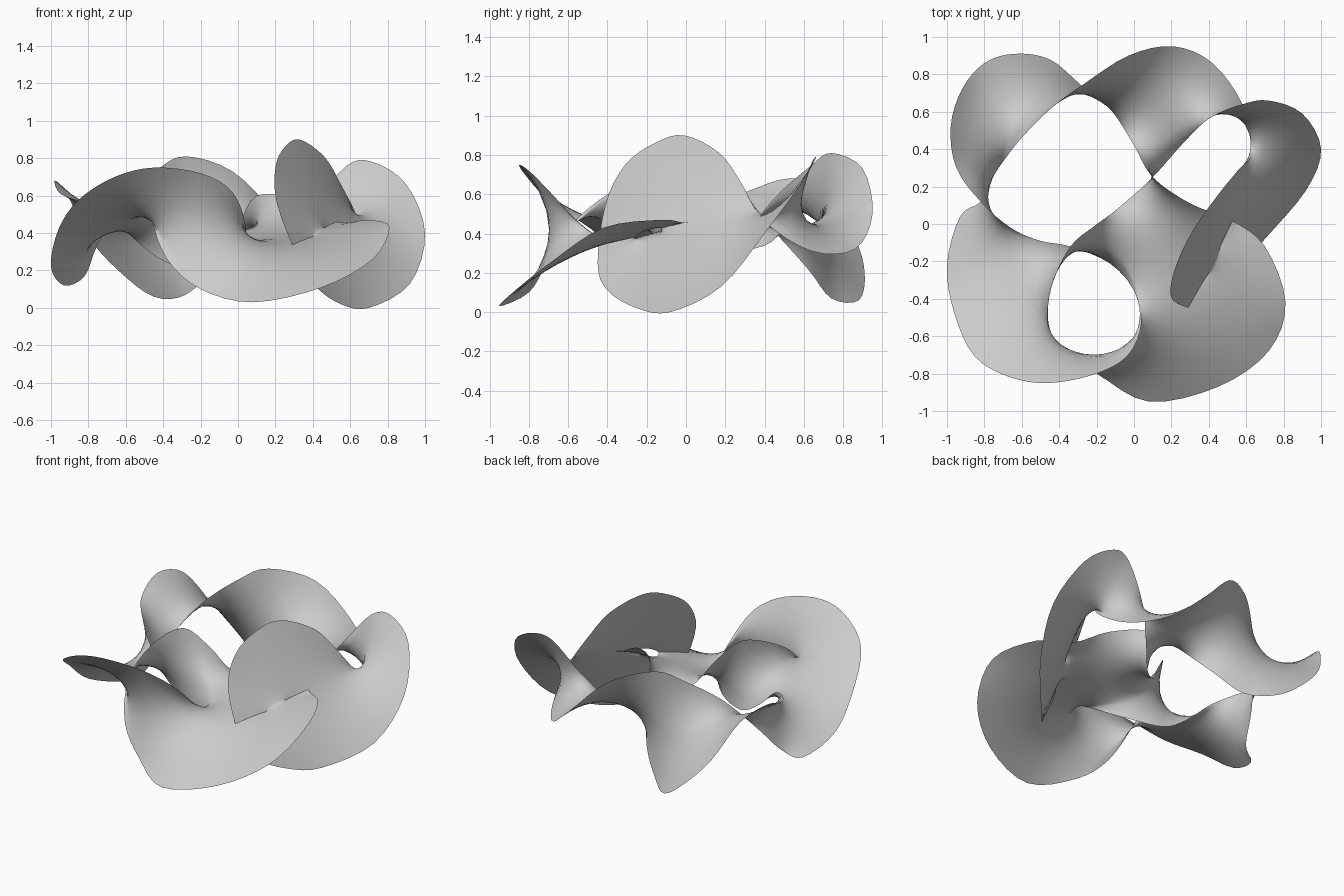
import bpy, bmesh
from mathutils import Vector

cube = bpy.data.objects.get("Cube")
if cube:
    bpy.data.objects.remove(cube, do_unlink=True)

SAMPLES = 4   # curve samples per control span
RINGS = 11    # rings from rim to middle of each lobe
TIE = 6       # segments across each twisted neck
SEAM = 12     # segments along the seam joining two lobes

# Necks where two strands of the rim cross: x, y, upper z, lower z
necks = {
    "back": (-.28, .74, .81, .07),
    "left": (-.82, .12, .56, .17),
    "centre": (.10, .25, .60, .32),
    "inner": (-.34, -.12, .71, .23),
    "front": (-.20, -.80, .72, .10),
    "right": (.58, .64, .76, .31),
}

# Rim strands in order: starting neck, upper or lower, points on the way
left_outer = ("left", 0, [(-.93, .04, .12), (-1, -.22, .22), (-.96, -.48, .42), (-.85, -.71, .58),
                          (-.66, -.82, .70), (-.45, -.85, .75)])
front_gap_right = ("front", 1, [(-.03, -.70, .62), (.04, -.53, .44), (.01, -.36, .33), (-.13, -.21, .25)])
left_gap = ("inner", 0, [(-.50, -.09, .32), (-.66, -.02, .47)])
back_left_outer = ("left", 1, [(-.95, .30, .61), (-.98, .52, .68), (-.92, .72, .62), (-.80, .86, .38),
                               (-.64, .91, .20), (-.45, .88, .06)])
back_gap = ("back", 0, [(-.13, .62, .22), (0, .42, .44)])
front_outer = ("centre", 1, [(.30, .11, .58), (.52, .02, .46), (.70, -.12, .47), (.81, -.42, .43),
                             (.72, -.68, .26), (.45, -.87, .11), (.08, -.95, .03)])
front_gap_left = ("front", 0, [(-.38, -.70, .26), (-.46, -.55, .48), (-.44, -.33, .64)])
centre_edge = ("inner", 1, [(-.21, -.01, .57), (-.09, .08, .40)])
right_gap = ("centre", 0, [(.27, .44, .36), (.41, .57, .55)])
right_outer = ("right", 1, [(.72, .66, .78), (.90, .59, .66), (1, .40, .40), (.92, .18, .13), (.70, -.08, 0),
                            (.55, -.25, .02), (.42, -.40, .11), (.33, -.45, .25), (.21, -.41, .55),
                            (.20, -.31, .75), (.25, -.16, .86), (.33, -.01, .90), (.46, .17, .81),
                            (.55, .28, .66), (.64, .40, .46)])
back_outer = ("right", 0, [(.42, .86, .32), (.21, .95, .50), (-.03, .90, .73)])
back_left_gap = ("back", 1, [(-.43, .63, .74), (-.61, .45, .58), (-.75, .26, .34)])
strands = [left_outer, front_gap_right, left_gap, back_left_outer, back_gap, front_outer,
           front_gap_left, centre_edge, right_gap, right_outer, back_outer, back_left_gap]

# Each lobe lists the strands that bound it, in order
lobes = [[3, 11], [0, 6, 2], [5, 1, 7], [9], [4, 8, 10]]
FRONT, RIGHT = 5, 9          # strands touched by the seam
FRONT_AT, RIGHT_AT = 2 * SAMPLES, 8 * SAMPLES

verts, fixed_verts = [], set()


def add(co, fixed=False):
    verts.append(Vector(co))
    if fixed:
        fixed_verts.add(len(verts) - 1)
    return len(verts) - 1


# Neck ends and the free points across each neck
ties = {}
for name, (x, y, high, low) in necks.items():
    ties[name] = [add((x, y, low + (high - low) * i / TIE), i in (0, TIE)) for i in range(TIE + 1)]


def neck_end(name, upper):
    return ties[name][-1 if upper else 0]


# One closed smooth curve through all strands
control, starts = [], []
for name, upper, points in strands:
    starts.append(len(control))
    control.append(verts[neck_end(name, upper)].copy())
    control += [Vector(p) for p in points]
count = len(control)


def spline(i, t):
    a, b, c, d = (control[(i + k) % count] for k in (-1, 0, 1, 2))
    return 0.5 * (2 * b + (c - a) * t + (2 * a - 5 * b + 4 * c - d) * t * t
                  + (3 * b - a - 3 * c + d) * t ** 3)


rims = []
for s, (name, upper, points) in enumerate(strands):
    rim = [neck_end(name, upper)]
    for i in range(starts[s], starts[s] + len(points) + 1):
        for k in range(SAMPLES):
            if i > starts[s] or k:
                rim.append(add(spline(i, k / SAMPLES), True))
    following = strands[(s + 1) % len(strands)]
    rim.append(neck_end(following[0], following[1]))
    rims.append(rim)

# Seam between the front and right lobes: an under sheet and an over sheet
front_end, right_end = rims[FRONT][FRONT_AT], rims[RIGHT][RIGHT_AT]


def seam_row():
    return [add(verts[front_end].lerp(verts[right_end], i / SEAM)) for i in range(1, SEAM)]


under, over = seam_row(), seam_row()
rims[FRONT][FRONT_AT:FRONT_AT] = [front_end] + under + [right_end] + over[::-1]
rims[RIGHT][RIGHT_AT:RIGHT_AT] = [right_end] + under[::-1] + [front_end] + over

faces = []


def zip_rings(outer, inner):
    """Join two closed rings of different counts with triangles."""
    n, m, i, j = len(outer), len(inner), 0, 0
    while i < n or j < m:
        a, b = outer[i % n], inner[j % m]
        if j == m or (i < n and (i + 1) / n <= (j + 1) / m):
            i += 1
            faces.append((a, outer[i % n], b))
        else:
            j += 1
            faces.append((a, inner[j % m], b))


# Fill each lobe with rings that shrink and thin out towards its middle
for lobe in lobes:
    loop = []
    for s in lobe:
        name, upper, _ = strands[(s + 1) % len(strands)]
        across = ties[name][::-1] if upper else ties[name]
        loop += rims[s][:-1] + across[:-1]
    n = len(loop)
    middle = sum((verts[v] for v in loop), Vector()) / n
    ring = loop
    for r in range(1, RINGS):
        m = max(6, round(n * (1 - r / RINGS)))
        inner = []
        for k in range(m):
            at = k * n / m
            a, b = verts[loop[int(at)]], verts[loop[(int(at) + 1) % n]]
            inner.append(add(a.lerp(b, at % 1).lerp(middle, r / RINGS)))
        zip_rings(ring, inner)
        ring = inner
    hub = add(middle)
    faces += [(ring[i], ring[(i + 1) % len(ring)], hub) for i in range(len(ring))]

free = [i for i in range(len(verts)) if i not in fixed_verts]


def edge_weights(uniform):
    table = [{} for _ in verts]
    for f in faces:
        for k in range(3):
            a, b, c = f[k], f[(k + 1) % 3], f[(k + 2) % 3]
            u, v = verts[a] - verts[c], verts[b] - verts[c]
            w = 1.0 if uniform else min(max(u.dot(v) / max(u.cross(v).length, 1e-9), 0.06), 8)
            table[a][b] = table[a].get(b, 0) + w
            table[b][a] = table[b].get(a, 0) + w
    return [(i, list(table[i].items()), sum(table[i].values())) for i in free]


# Relax the sheet like a soap film stretched on the rim
for step in range(9):
    weights = edge_weights(step == 0)
    for _ in range(120 if step == 0 else 40):
        for i, links, total in weights:
            co = Vector()
            for j, w in links:
                co += verts[j] * w
            verts[i] = verts[i].lerp(co / total, 1.4)

mesh = bpy.data.meshes.new("twisted_film")
mesh.from_pydata([tuple(v) for v in verts], [], faces)
bm = bmesh.new()
bm.from_mesh(mesh)
bmesh.ops.recalc_face_normals(bm, faces=bm.faces)
for face in bm.faces:
    face.smooth = True
bm.to_mesh(mesh)
bm.free()

# Plain grey film
grey = bpy.data.materials.new("soft_grey")
grey.use_nodes = True
grey.diffuse_color = (0.6, 0.6, 0.6, 1)
grey.node_tree.nodes["Principled BSDF"].inputs["Base Color"].default_value = (0.6, 0.6, 0.6, 1)
mesh.materials.append(grey)
film = bpy.data.objects.new("twisted_film", mesh)
bpy.context.collection.objects.link(film)
